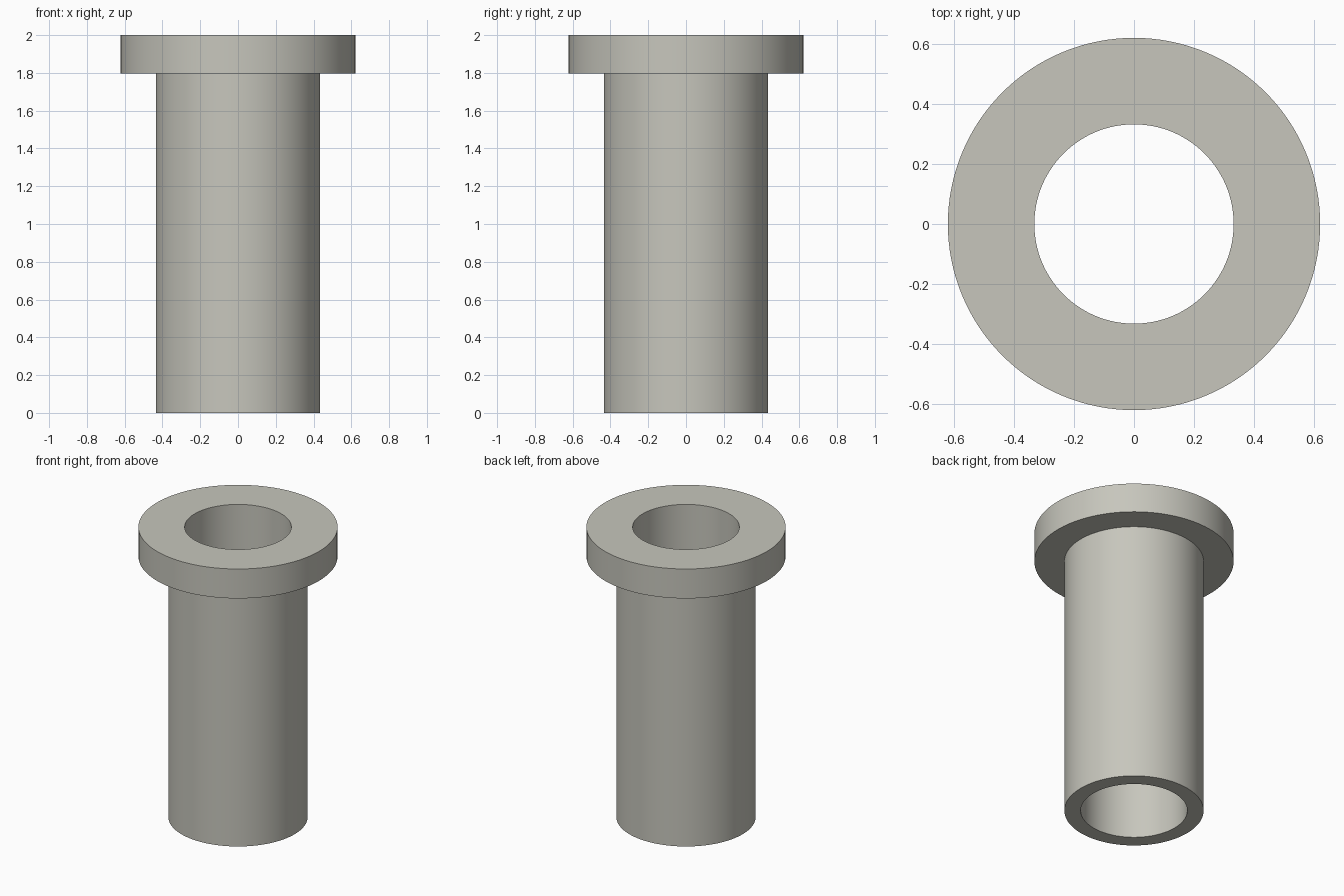
import bpy
import bmesh
import math

cube = bpy.data.objects.get("Cube")
if cube:
    bpy.data.objects.remove(cube, do_unlink=True)

SEGMENTS = 128
BORE, TUBE, FLANGE = 0.333, 0.435, 0.622   # radii
SHOULDER, TOP = 1.797, 2.0                 # heights

# Warm grey metal
metal = bpy.data.materials.new("warm_grey_metal")
metal.use_nodes = True
colour = (0.57, 0.565, 0.505, 1.0)
metal.diffuse_color = colour
metal.node_tree.nodes["Principled BSDF"].inputs["Base Color"].default_value = colour


def lathe(name, profile, material):
    """Revolve a closed (radius, height) profile around the z axis."""
    bm = bmesh.new()
    rings = []
    for r, z in profile:
        ring = []
        for i in range(SEGMENTS):
            a = 2 * math.pi * i / SEGMENTS
            ring.append(bm.verts.new((r * math.cos(a), r * math.sin(a), z)))
        rings.append(ring)
    for k, low in enumerate(rings):
        high = rings[(k + 1) % len(rings)]
        for i in range(SEGMENTS):
            j = (i + 1) % SEGMENTS
            bm.faces.new((low[i], low[j], high[j], high[i]))
    bmesh.ops.recalc_face_normals(bm, faces=bm.faces)
    mesh = bpy.data.meshes.new(name)
    bm.to_mesh(mesh)
    bm.free()
    mesh.materials.append(material)
    obj = bpy.data.objects.new(name, mesh)
    bpy.context.collection.objects.link(obj)
    return obj


# Flanged sleeve with a straight through bore
bushing = lathe("flanged_bushing", [
    (BORE, 0), (TUBE, 0), (TUBE, SHOULDER),
    (FLANGE, SHOULDER), (FLANGE, TOP), (BORE, TOP),
], metal)

# Smooth walls, crisp rims
bpy.ops.object.select_all(action='DESELECT')
bushing.select_set(True)
bpy.context.view_layer.objects.active = bushing
bpy.ops.object.shade_smooth_by_angle(angle=math.radians(30))
